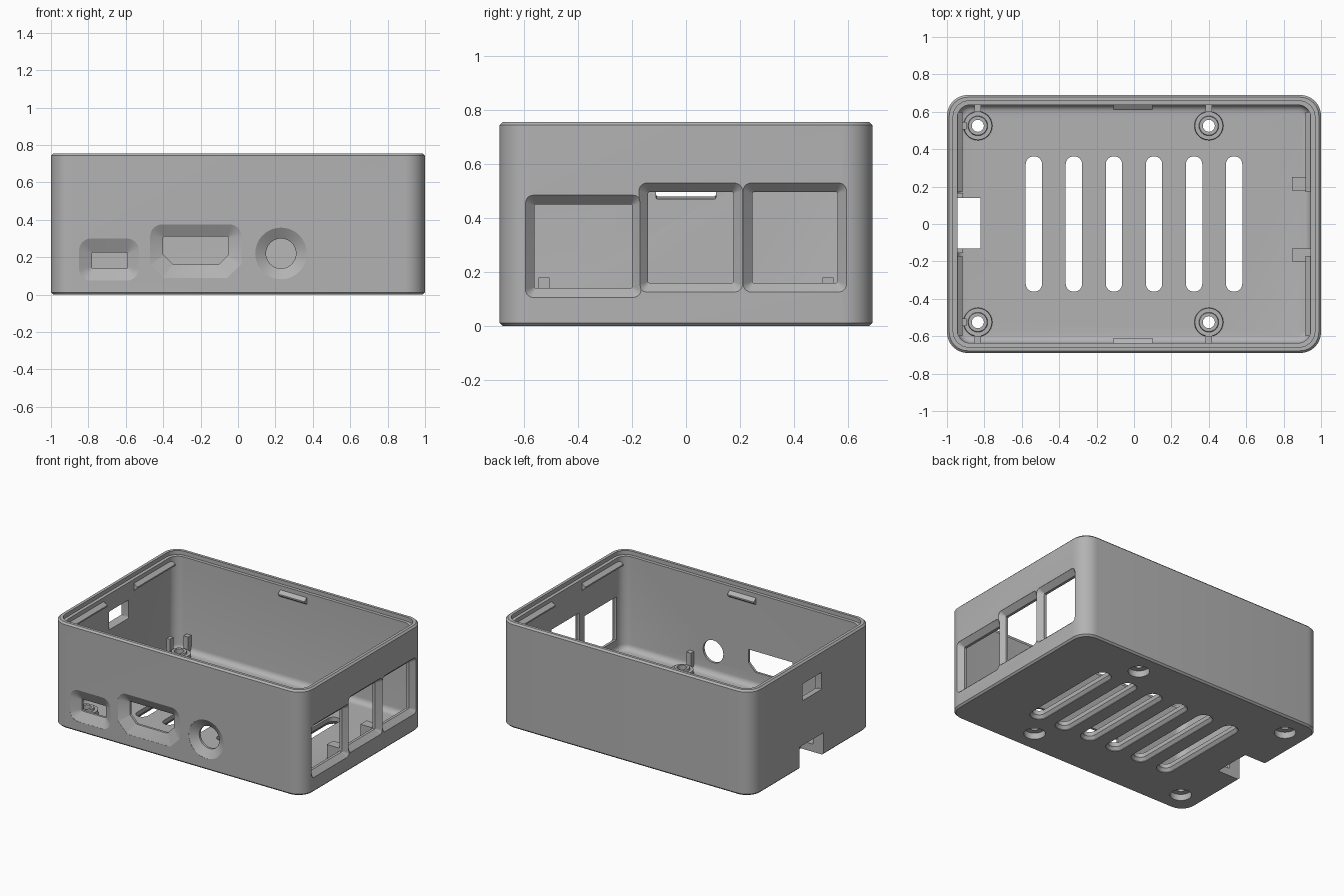
import bpy, bmesh, math

if "Cube" in bpy.data.objects:
    bpy.data.objects.remove(bpy.data.objects["Cube"])

grey = bpy.data.materials.new("matte_grey")
grey.use_nodes = True
COLOUR = (0.45, 0.45, 0.45, 1)
grey.diffuse_color = COLOUR
grey.node_tree.nodes["Principled BSDF"].inputs["Base Color"].default_value = COLOUR

W, D, H = 1.0, 0.69, 0.755      # half width, half depth, height
IN_X, IN_Y, FLOOR = 0.945, 0.637, 0.055

# Maps from (u, v, depth) to space for each facing direction
PLACE = {
    "z": lambda u, v, d: (u, v, d),
    "y": lambda u, v, d: (u, d, v),
    "x": lambda u, v, d: (d, u, v),
}


def rounded(u0, u1, v0, v1, r, low_chamfer=0, n=8):
    """Rectangle with round corners; the two low corners may be chamfered."""
    pts = []
    corners = [(u1, v1, -1, -1), (u0, v1, 1, -1), (u0, v0, 1, 1), (u1, v0, -1, 1)]
    for i, (cu, cv, su, sv) in enumerate(corners):
        straight = low_chamfer and sv > 0
        q = low_chamfer if straight else r
        for k in range(n + 1):
            t = k / n
            a = math.pi / 2 * (i + t)
            if straight:
                s = t if su < 0 else 1 - t
                s = 1 - s if su < 0 else s
                # walk from the first arc end to the second in a line
                first = (cu, cv + sv * q) if su > 0 else (cu + su * q, cv)
                last = (cu + su * q, cv) if su > 0 else (cu, cv + sv * q)
                pts.append(tuple(p + (w - p) * t for p, w in zip(first, last)))
            else:
                pts.append((cu + su * q + q * math.cos(a), cv + sv * q + q * math.sin(a)))
    return pts


def circle(u, v, r, n=40):
    return [(u + r * math.cos(i * math.tau / n), v + r * math.sin(i * math.tau / n)) for i in range(n)]


def loft(name, axis, sections):
    """Solid skinned through (depth, outline) sections."""
    bm = bmesh.new()
    rings = [[bm.verts.new(PLACE[axis](u, v, d)) for u, v in pts] for d, pts in sections]
    for a, b in zip(rings, rings[1:]):
        for i in range(len(a)):
            j = (i + 1) % len(a)
            bm.faces.new((a[i], a[j], b[j], b[i]))
    bm.faces.new(rings[0])
    bm.faces.new(rings[-1])
    bmesh.ops.recalc_face_normals(bm, faces=bm.faces)
    mesh = bpy.data.meshes.new(name)
    bm.to_mesh(mesh)
    bm.free()
    mesh.materials.append(grey)
    obj = bpy.data.objects.new(name, mesh)
    bpy.context.collection.objects.link(obj)
    return obj


def box(name, x0, x1, y0, y1, z0, z1):
    flat = [(x0, y0), (x1, y0), (x1, y1), (x0, y1)]
    return loft(name, "z", [(z0, flat), (z1, flat)])


def cut(target, cutter):
    mod = target.modifiers.new("cut", "BOOLEAN")
    mod.operation, mod.solver, mod.object = "DIFFERENCE", "EXACT", cutter
    bpy.context.view_layer.update()
    graph = bpy.context.evaluated_depsgraph_get()
    mesh = bpy.data.meshes.new_from_object(target.evaluated_get(graph))
    target.modifiers.clear()
    target.data = mesh


def drop(obj):
    bpy.data.objects.remove(obj)


def slab(inset_x, inset_y, r):
    return rounded(-inset_x, inset_x, -inset_y, inset_y, r)


# Outer shell with softened top and bottom edges
e = 0.012
case = loft("case_shell", "z", [
    (0, slab(W - e, D - e, 0.1)), (e, slab(W, D, 0.112)),
    (H - e, slab(W, D, 0.112)), (H, slab(W - e, D - e, 0.1))])

cutters = []

# Cavity with a rounded floor edge and a stepped rim
f = 0.04
fillet = []
for k in range(6):
    a = math.pi / 2 * k / 5
    s = f * (1 - math.sin(a))
    fillet.append((FLOOR + f * (1 - math.cos(a)), slab(IN_X - s, IN_Y - s, 0.07 - s)))
cutters.append(loft("cavity_cutter", "z", fillet + [
    (H - 0.03, slab(IN_X, IN_Y, 0.07)), (H - 0.029, slab(0.967, 0.658, 0.085)),
    (H + 0.1, slab(0.967, 0.658, 0.085))]))


def flared(axis, face, sign, outer, inner, depth=0.036):
    """Port opening with a sloped outer recess."""
    cutters.append(loft("port_cutter", axis, [
        (face + sign * 0.1, outer), (face - sign * 0.001, outer),
        (face - sign * depth, inner), (face - sign * 0.15, inner)]))


# Front ports: small slot, chamfered slot, round jack
flared("y", -D, -1, rounded(-0.85, -0.53, 0.075, 0.3, 0.065), rounded(-0.78, -0.59, 0.14, 0.225, 0.006))
flared("y", -D, -1, rounded(-0.47, 0.02, 0.09, 0.375, 0.065, 0.075),
       rounded(-0.4, -0.05, 0.16, 0.31, 0.006, 0.055))
flared("y", -D, -1, circle(0.23, 0.22, 0.138), circle(0.23, 0.22, 0.08))

# Three large ports on the side
for y0, y1, z0, z1 in ((-0.56, -0.2, 0.14, 0.45), (-0.14, 0.175, 0.16, 0.495), (0.245, 0.56, 0.16, 0.495)):
    flared("x", W, 1, rounded(y0 - 0.034, y1 + 0.034, z0 - 0.034, z1 + 0.034, 0.03),
           rounded(y0, y1, z0, z1, 0.005))

# Card notch and small window in the opposite side
cutters.append(box("notch_cutter", -1.1, -0.82, -0.13, 0.14, -0.1, 0.16))
cutters.append(loft("window_cutter", "x", [
    (-1.1, rounded(-0.11, 0.11, 0.48, 0.6, 0.005)), (-0.98, rounded(-0.11, 0.11, 0.48, 0.6, 0.005)),
    (-0.9, rounded(-0.11, 0.11, 0.455, 0.6, 0.005))]))

# Floor vents, flared below
for i in range(6):
    x = -0.535 + i * 0.214

    def vent(g):
        return rounded(x - 0.044 - g, x + 0.044 + g, -0.362 - g, 0.362 + g, 0.0435 + g)
    cutters.append(loft("vent_cutter", "z", [
        (-0.1, vent(0.016)), (0.004, vent(0.016)), (0.025, vent(0)), (0.2, vent(0))]))

# Board standoffs with counterbored screw holes and locating posts
for x in (-0.835, 0.4):
    for s, side in ((-1, "front"), (1, "back")):
        y = s * 0.525
        end = "right" if x < 0 else "left"
        boss = loft(f"standoff_{side}_{end}", "z", [
            (0.05, circle(x, y, 0.078)), (0.09, circle(x, y, 0.075)),
            (0.09, circle(x, y, 0.053)), (0.105, circle(x, y, 0.05))])
        hole = loft("screw_cutter", "z", [
            (-0.1, circle(x, y, 0.07)), (0.045, circle(x, y, 0.07)),
            (0.046, circle(x, y, 0.032)), (0.3, circle(x, y, 0.032))])
        cut(boss, hole)
        cutters.append(hole)
        ys = sorted((s * 0.6, s * 0.642))
        box(f"locating_post_{side}_{end}", x - 0.018, x + 0.018, *ys, 0.05, 0.18)
        if x < 0:
            box(f"end_post_{side}", x - 0.085, x - 0.06, y - 0.02, y + 0.02, 0.05, 0.18)

for c in cutters:
    cut(case, c)
for c in cutters:
    drop(c)

# Snap wedges on the long walls and lid ledges on the short walls
for s, side in ((-1, "front"), (1, "back")):
    wedge = [(s * 0.645, 0.7), (s * 0.61, 0.675), (s * 0.61, 0.665), (s * 0.645, 0.64)]
    # the outline lies in the y-z plane, swept along x
    loft(f"snap_wedge_{side}", "x", [(-0.11, wedge), (0.1, wedge)])
    for q, end in ((-1, "right"), (1, "left")):
        ledge = [(q * 0.95, 0.7), (q * 0.918, 0.675), (q * 0.918, 0.665), (q * 0.95, 0.64)]
        a, b = sorted((s * 0.17, s * 0.6))
        loft(f"lid_ledge_{end}_{side}", "y", [(a, ledge), (b, ledge)])

# Board stops by the large ports and cheeks beside the card notch
for y0, y1 in ((0.18, 0.25), (-0.2, -0.13)):
    box("board_stop", 0.845, 0.95, y0, y1, 0.05, 0.16)
for y0, y1 in ((0.14, 0.165), (-0.155, -0.13)):
    box("notch_cheek", -0.95, -0.915, y0, y1, 0.05, 0.16)

# Smooth curved surfaces, keep hard edges
for obj in bpy.context.collection.objects:
    obj.select_set(obj.type == "MESH")
bpy.context.view_layer.objects.active = case
bpy.ops.object.shade_smooth_by_angle(angle=math.radians(30))
